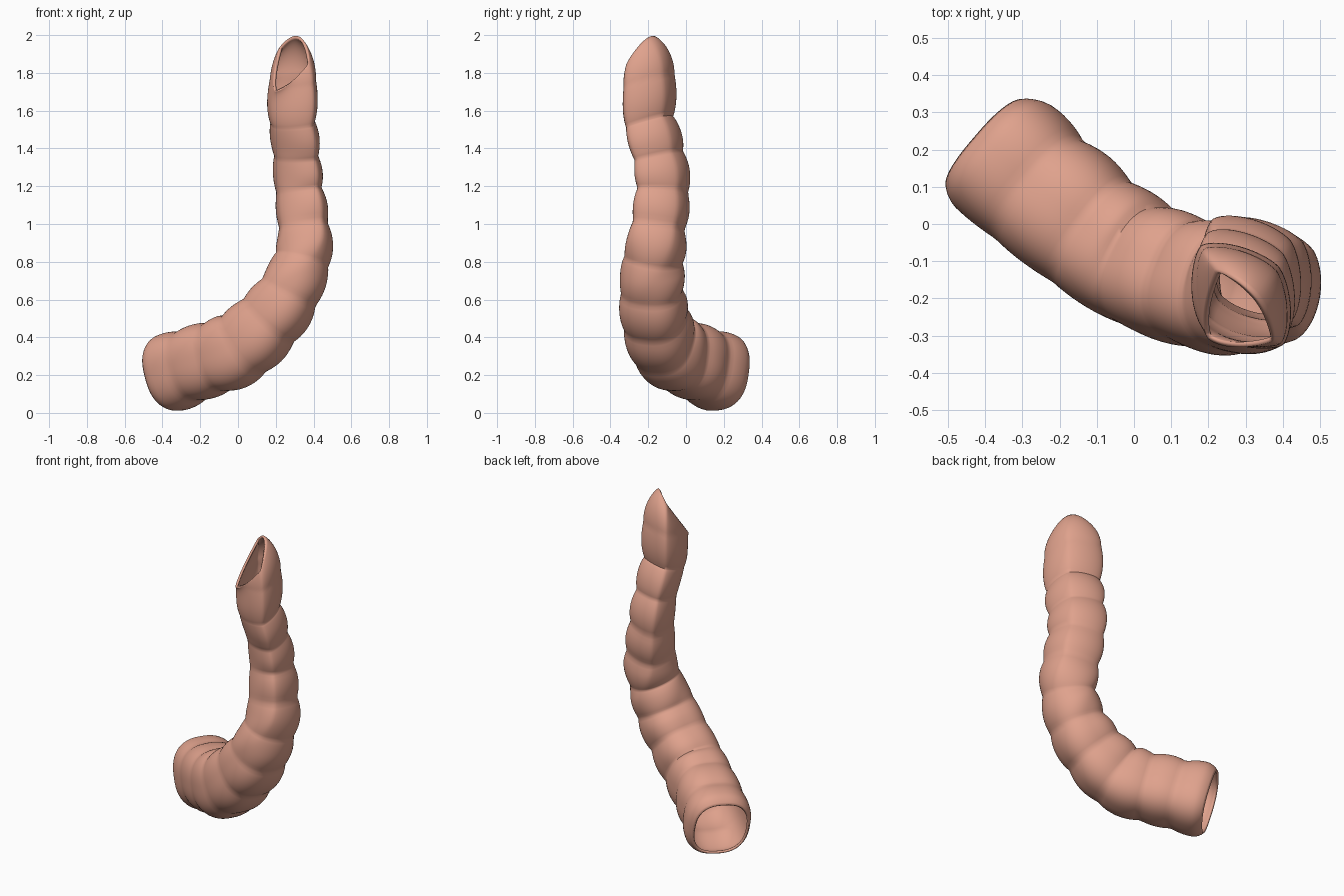
import bpy
import bmesh
import math
from mathutils import Vector
from mathutils.geometry import interpolate_bezier

cube = bpy.data.objects.get("Cube")
if cube:
    bpy.data.objects.remove(cube)

SIDES = 72
STEPS = 14           # rows between path points
RING_LENGTH = 0.182  # spacing of the cartilage rings

# Centre line with radii: x, y, z, across bend, within bend
PATH = [(-.387, .213, .2, .188, .21), (-.2, .05, .268, .18, .196),
        (.015, -.105, .352, .172, .194), (.215, -.172, .55, .17, .172),
        (.317, -.178, .74, .167, .157), (.353, -.155, .91, .17, .15),
        (.322, -.122, 1.2, .169, .129), (.306, -.152, 1.4, .168, .122),
        (.29, -.192, 1.54, .167, .126)]
LOW_ACROSS = Vector((.46, .89, 0))
TOP_ACROSS = Vector((-.6, .8, 0))


def spline(i, t):
    """Smooth interpolation of all path values."""
    a, b, c, d = (PATH[max(0, min(len(PATH) - 1, i + k))] for k in (-1, 0, 1, 2))
    return [q + t / 2 * (r - p + t * (2 * p - 5 * q + 4 * r - s + t * (3 * (q - r) + s - p)))
            for p, q, r, s in zip(a, b, c, d)]


# Ringed tube sections, turning from a rounded box to a rounded diamond
samples = [spline(i, k / STEPS) for i in range(len(PATH) - 1) for k in range(STEPS)]
samples.append(list(PATH[-1]))
centres = [Vector(s[:3]) for s in samples]
total = sum((b - a).length for a, b in zip(centres, centres[1:]))
count = round(total / RING_LENGTH)
rows, travelled = [], 0
for i, (s, c) in enumerate(zip(samples, centres)):
    if i:
        travelled += (c - centres[i - 1]).length
    tangent = (centres[min(i + 1, len(centres) - 1)] - centres[max(i - 1, 0)]).normalized()
    turn = max(0, min(1, (c.z - .5) / .5))
    turn = turn * turn * (3 - 2 * turn)
    across = LOW_ACROSS.lerp(TOP_ACROSS, turn)
    u = (across - tangent * across.dot(tangent)).normalized()
    v = tangent.cross(u)
    power = 2.5 - turn
    bulge = abs(math.sin(math.pi * count * travelled / total)) ** .8
    lip = 1 - .1 * max(0, 1 - travelled / .06) ** 2
    row = []
    for j in range(SIDES):
        angle = math.tau * j / SIDES
        ca, sa = math.cos(angle), math.sin(angle)
        size = lip * (abs(ca) ** power + abs(sa) ** power) ** (-1 / power)
        # Rings fade on the front-left membrane
        facing = (u * ca + v * sa).dot(Vector((-.7, -.7, 0)))
        swell = .018 * (bulge - .7) * (1 - .7 * max(0, facing) ** 2)
        row.append(c + u * ca * (s[3] * size + swell) + v * sa * (s[4] * size + swell))
    rows.append(row)

# Obliquely cut, hooded upper end
hub = Vector((.29, -.205, 0))
back = Vector((1, 1, 0)).normalized()
side = Vector((1, -1, 0)).normalized()
HOOD_ROWS = 24
hood = []
for p in rows[-1]:
    d = Vector((p.x, p.y, 0)) - hub
    wide = d.dot(side) * .77 + .025
    deep, limit = d.dot(back) * 1.28, .036 - 2.4 * wide ** 2
    deep = (deep + limit - math.sqrt((deep - limit) ** 2 + .0008)) / 2
    rim = hub + side * wide + back * deep
    rim.z = 2 + 1.1 * (rim.x - .30) + 1.29 * (rim.y + .165) - 2 * wide ** 2
    rise = Vector((0, 0, rim.z - p.z))
    column = interpolate_bezier(p, p + d * .14 + rise * .4, p + d * .14 + rise * .85, rim, HOOD_ROWS)
    for k, q in enumerate(column):
        ring = abs(math.sin(math.pi * (q.z - p.z) / .22)) ** .8
        q += d.normalized() * .012 * ring * (1 - k / (HOOD_ROWS - 1))
    hood.append(column)
rows += [list(r) for r in zip(*hood)][1:]

bm = bmesh.new()
grid = [[bm.verts.new(p) for p in row] for row in rows]
for a, b in zip(grid, grid[1:]):
    for j in range(SIDES):
        k = (j + 1) % SIDES
        bm.faces.new((a[j], a[k], b[k], b[j]))
mesh = bpy.data.meshes.new("ringed_tube")
bm.to_mesh(mesh)
bm.free()
tube = bpy.data.objects.new("ringed_tube", mesh)
bpy.context.collection.objects.link(tube)

# Hollow wall
wall = tube.modifiers.new("wall", "SOLIDIFY")
wall.thickness = .014
wall.offset = -1

# Colour
skin = bpy.data.materials.new("salmon_pink")
skin.use_nodes = True
colour = (.74, .36, .265, 1)
skin.diffuse_color = colour
skin.node_tree.nodes["Principled BSDF"].inputs["Base Color"].default_value = colour
mesh.materials.append(skin)

bpy.context.view_layer.objects.active = tube
tube.select_set(True)
bpy.ops.object.shade_smooth_by_angle(angle=math.radians(60))
